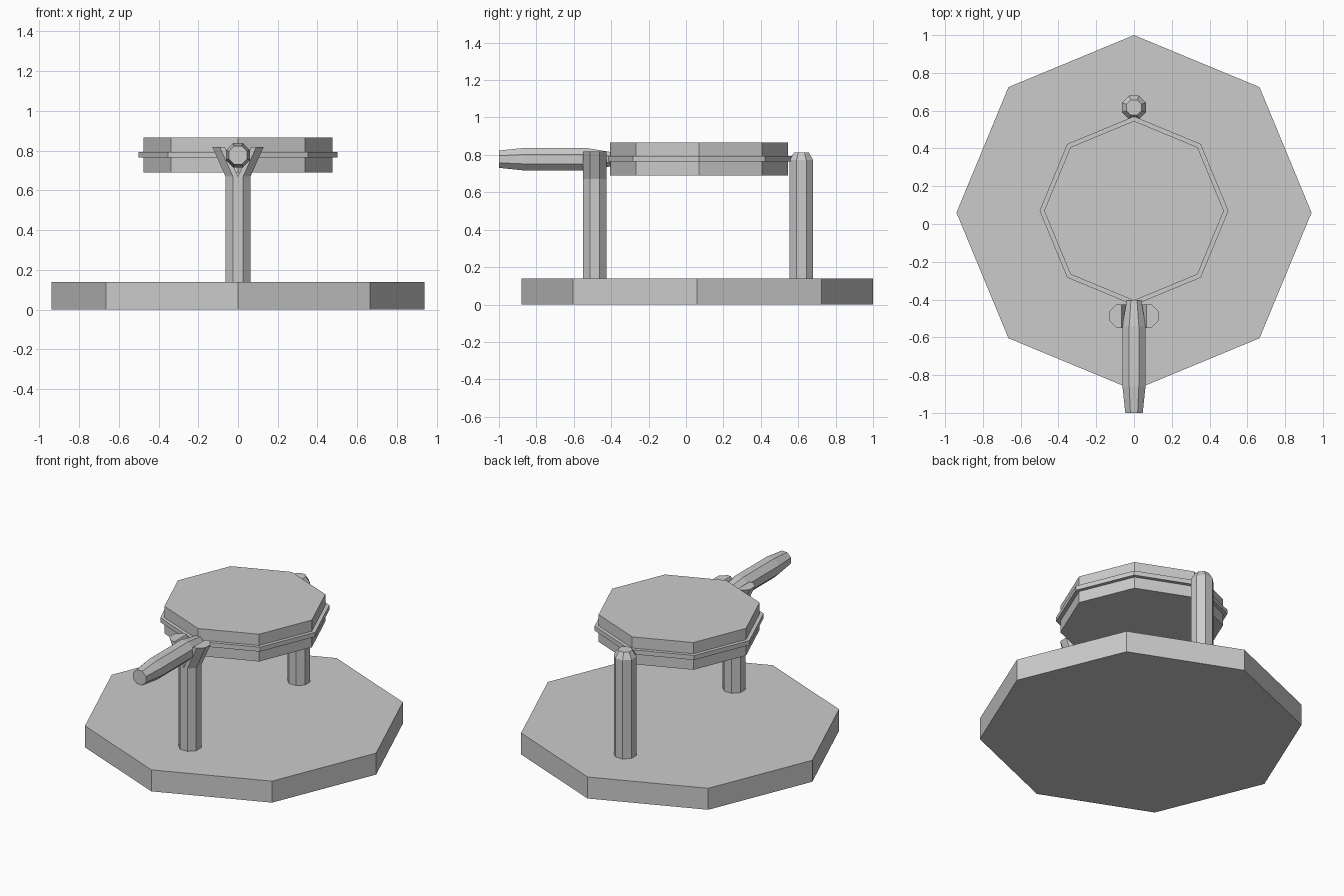
import bpy, bmesh
from math import pi, cos, sin

if "Cube" in bpy.data.objects:
    bpy.data.objects.remove(bpy.data.objects["Cube"])

FLAT = pi / 8   # turns an octagon so flats face the axes


def make(name, verts, faces):
    me = bpy.data.meshes.new(name)
    me.from_pydata(verts, [], faces)
    bm = bmesh.new()
    bm.from_mesh(me)
    bmesh.ops.remove_doubles(bm, verts=bm.verts, dist=1e-5)
    bmesh.ops.recalc_face_normals(bm, faces=bm.faces)
    bm.to_mesh(me)
    bm.free()
    ob = bpy.data.objects.new(name, me)
    bpy.context.collection.objects.link(ob)
    return ob


def loft(name, rings):
    """Skin closed rings of equal length and cap both ends."""
    n = len(rings[0])
    verts = [v for r in rings for v in r]
    faces = [(k * n + i, k * n + (i + 1) % n, (k + 1) * n + (i + 1) % n, (k + 1) * n + i)
             for k in range(len(rings) - 1) for i in range(n)]
    faces += [tuple(range(n)), tuple(range(len(verts) - n, len(verts)))]
    return make(name, verts, faces)


def octagon(r, turn=0):
    return [(r * cos(turn + i * pi / 4), r * sin(turn + i * pi / 4)) for i in range(8)]


def upright(name, y, profile, turn=0):
    """Octagonal column from (radius, z) pairs."""
    return loft(name, [[(px, y + py, z) for px, py in octagon(r, turn)] for r, z in profile])


# Base plate
upright("base", 0.06, [(0.94, 0), (0.94, 0.138)])

# Drum and its thin rim
upright("drum", 0.07, [(0.476, 0.69), (0.476, 0.764), (0.5, 0.764),
                       (0.5, 0.793), (0.476, 0.793), (0.476, 0.865)])

# Posts
R = 0.063 / cos(FLAT)
upright("back_post", 0.617, [(R, 0.13), (R, 0.772), (0.043, 0.812)], FLAT)
upright("front_post", -0.488, [(R, 0.13), (R, 0.67)], FLAT)

# Fork prongs: each half of the post leans outward
half = [(0, -0.063)] + [p for p in octagon(R, -3 * FLAT)[:4]] + [(0, 0.063)]
for side, label in ((-1, "left"), (1, "right")):
    loft(label + "_fork_prong",
         [[(side * (px + dx), -0.488 + py, z) for px, py in half]
          for dx, z in ((0, 0.67), (0.066, 0.818))])

# Handle lying in the fork, tapered at both ends
loft("handle", [[(px, y, 0.777 + pz) for px, pz in octagon(r, FLAT)]
                for y, r in ((-1.0, 0.05), (-0.86, 0.066), (-0.54, 0.066), (-0.405, 0.042))])
